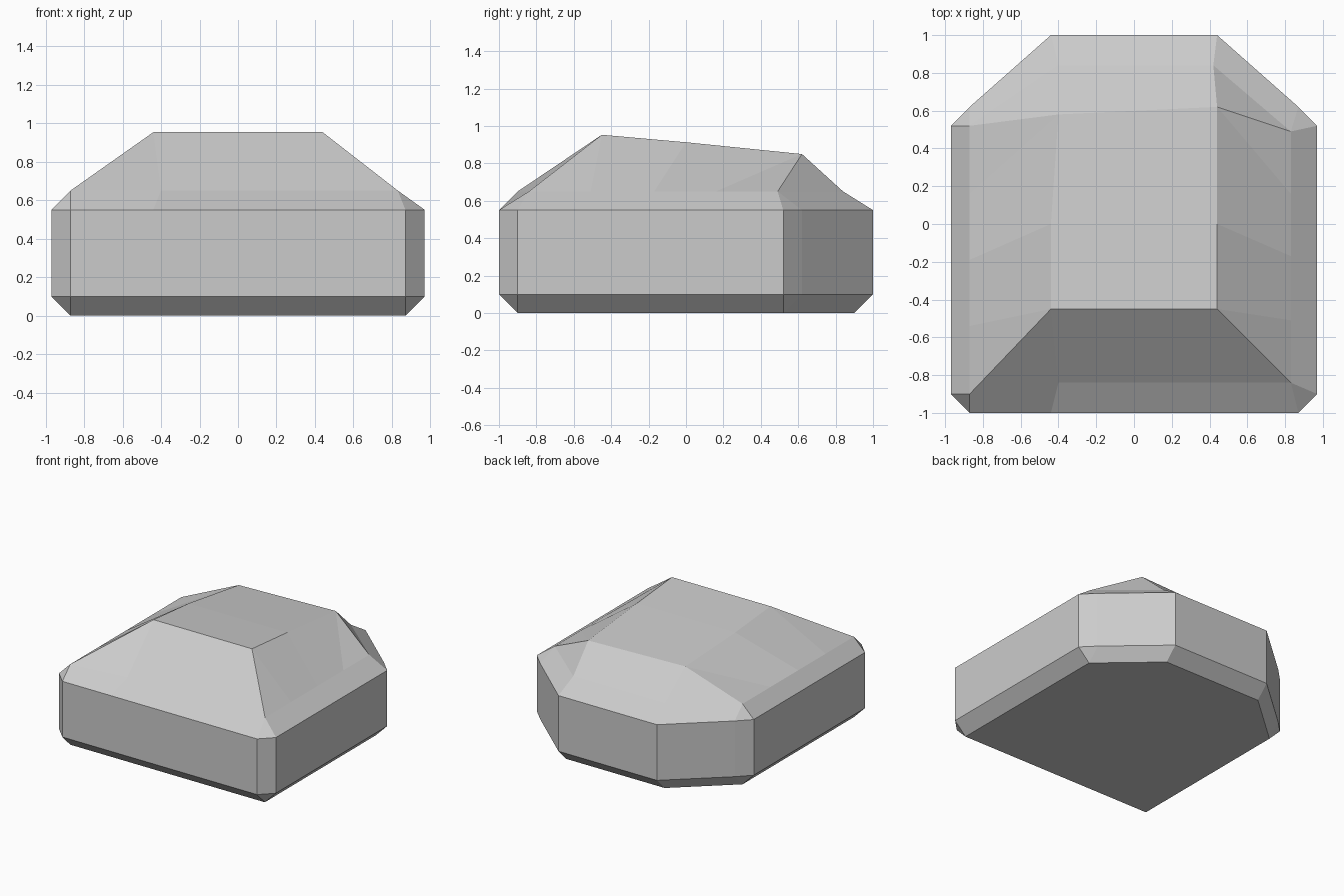
import bpy, bmesh

if "Cube" in bpy.data.objects:
    bpy.data.objects.remove(bpy.data.objects["Cube"])

bm = bmesh.new()
cache = {}


def vert(co):
    key = tuple(round(c, 4) for c in co)
    if key not in cache:
        cache[key] = bm.verts.new(key)
    return cache[key]


def face(*points):
    # repeated corners collapse, so a quad may become a triangle
    vs = list(dict.fromkeys(vert(p) for p in points))
    if len(vs) > 2:
        bm.faces.new(vs)


def loft(lower, upper):
    n = len(lower)
    for i in range(n):
        j = (i + 1) % n
        face(lower[i], lower[j], upper[j], upper[i])


# Cap: rows from front to back, each left edge, left roof, right roof, right edge
rim = 0.65
cap = [
    [(-.87, -.90, rim), (-.40, -.84, rim), (.42, -.84, rim), (.83, -.84, rim)],
    [(-.87, -.54, rim), (-.44, -.45, .953), (.44, -.45, .953), (.83, -.51, rim)],
    [(-.87, -.19, rim), (-.44, 0, .913), (.44, 0, .913), (.83, -.17, rim)],
    [(-.87, .16, rim), (-.40, .58, .85), (.44, .62, .85), (.83, .16, rim)],
    [(-.87, .52, rim), (-.40, .84, rim), (.42, .84, rim), (.83, .49, rim)],
]
for r in range(4):
    for c in range(3):
        a, b = cap[r][c], cap[r][c + 1]
        d, e = cap[r + 1][c], cap[r + 1][c + 1]
        if (r, c) in ((0, 0), (3, 2)):      # corner ridges
            face(a, b, e)
            face(a, e, d)
        elif (r, c) in ((0, 2), (3, 0)):
            face(a, b, d)
            face(b, e, d)
        else:
            face(a, b, e, d)

# Belt outline, counter-clockwise from the front centre; mirrored for the left
right = [(.44, -1), (.87, -1), (.97, -.9), (.97, -.51), (.97, -.17),
         (.97, .16), (.97, .52), (.87, .62), (.44, 1)]
outline = right + [(-x, y) for x, y in reversed(right)]

# Cap rim, with each corner repeated to meet the two belt corners
R = [row[3] for row in cap]
L = [row[0] for row in cap]
rim_loop = ([cap[0][2], R[0], R[0], R[1], R[2], R[3], R[4], R[4], cap[4][2],
             cap[4][1], L[4], L[4], L[3], L[2], L[1], L[0], L[0], cap[0][1]])


def inset(x, y):
    return (max(-.87, min(.87, x)), y - .1 if y > .521 else max(y, -.9), 0)


belt_top = [(x, y, .55) for x, y in outline]
belt_low = [(x, y, .10) for x, y in outline]
base = [inset(x, y) for x, y in outline]

# Shoulder, side walls, lower chamfer and underside
loft(belt_top, rim_loop)
loft(belt_low, belt_top)
loft(base, belt_low)
face(*reversed(base))

bmesh.ops.recalc_face_normals(bm, faces=bm.faces)
mesh = bpy.data.meshes.new("faceted_block")
bm.to_mesh(mesh)
bm.free()
obj = bpy.data.objects.new("faceted_block", mesh)
bpy.context.collection.objects.link(obj)
